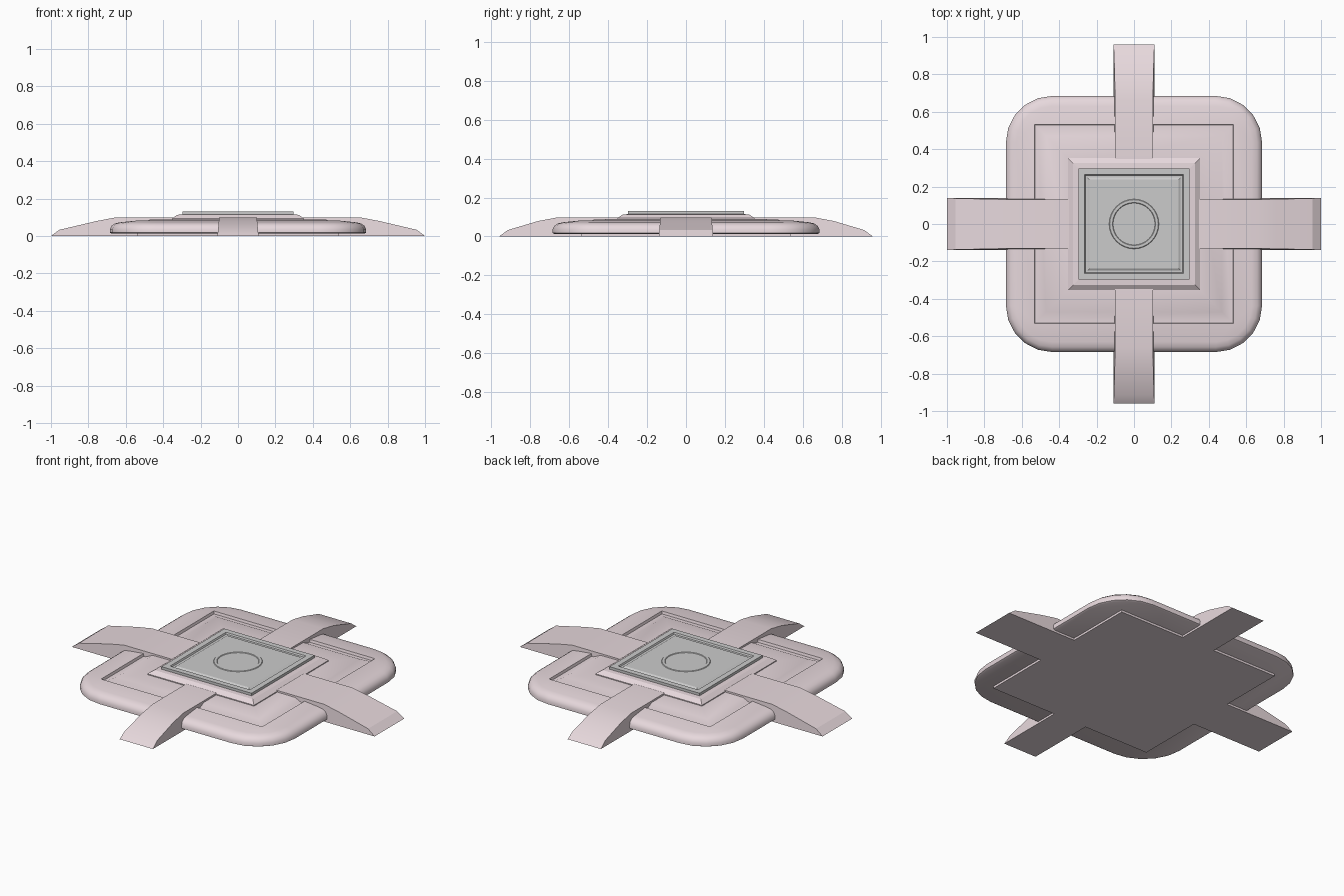
import bpy, bmesh, math

if "Cube" in bpy.data.objects:
    bpy.data.objects.remove(bpy.data.objects["Cube"])

pink = bpy.data.materials.new("pale_pink")
pink.diffuse_color = (0.80, 0.69, 0.72, 1)
pink.use_nodes = True
pink.node_tree.nodes["Principled BSDF"].inputs["Base Color"].default_value = pink.diffuse_color


def finish(name, bm, mat=None, smooth=None):
    bmesh.ops.remove_doubles(bm, verts=bm.verts, dist=0.0003)
    bmesh.ops.recalc_face_normals(bm, faces=bm.faces)
    me = bpy.data.meshes.new(name)
    bm.to_mesh(me)
    bm.free()
    ob = bpy.data.objects.new(name, me)
    bpy.context.collection.objects.link(ob)
    if mat:
        me.materials.append(mat)
    if smooth:
        bpy.ops.object.select_all(action='DESELECT')
        ob.select_set(True)
        bpy.context.view_layer.objects.active = ob
        bpy.ops.object.shade_smooth_by_angle(angle=math.radians(smooth))
    return ob


def outline(half, radius, steps):
    """Rounded square, counter-clockwise."""
    pts = []
    for q in range(4):
        c, s = (1, 0, -1, 0)[q], (0, 1, 0, -1)[q]
        for i in range(steps + 1):
            a = math.pi / 2 * i / steps
            x = half - radius + radius * math.cos(a)
            y = half - radius + radius * math.sin(a)
            pts.append((x * c - y * s, x * s + y * c))
    return pts


def stack(name, levels, steps=1, mat=None, smooth=None):
    """Loft through (half size, corner radius, z) levels and cap both ends."""
    bm = bmesh.new()
    rings = [[bm.verts.new((x, y, z)) for x, y in outline(h, r, steps)]
             for h, r, z in levels]
    for a, b in zip(rings, rings[1:]):
        n = len(a)
        for i in range(n):
            j = (i + 1) % n
            bm.faces.new((a[i], a[j], b[j], b[i]))
    bm.faces.new(rings[0][::-1])
    bm.faces.new(rings[-1])
    return finish(name, bm, mat, smooth)


def arm(name, reach, width, angle):
    """Strap that runs flat over the body then slopes down to the ground."""
    profile = [(0.335, 0), (reach, 0), (reach - 0.045, 0.033),
               (0.76, 0.079), (0.66, 0.098), (0.335, 0.098)]
    bm = bmesh.new()
    sides = []
    for s in (-1, 1):
        sides.append([bm.verts.new((x, s * (width - 0.09 * z), z))
                      for x, z in profile])
    a, b = sides
    n = len(profile)
    for i in range(n):
        j = (i + 1) % n
        bm.faces.new((a[i], a[j], b[j], b[i]))
    bm.faces.new(a)
    bm.faces.new(b[::-1])
    c, s = round(math.cos(angle)), round(math.sin(angle))
    for v in bm.verts:
        x, y, z = v.co
        v.co = (x * c - y * s, x * s + y * c, z)
    finish(name, bm, pink, 20)


# Flat square foot
stack("foot_plate", [(0.54, 0, 0), (0.54, 0, 0.03)], mat=pink)

# Rounded body with a square groove and a raised inner panel
stack("body", [(0.675, 0.24, 0.013), (0.685, 0.25, 0.018), (0.685, 0.25, 0.036),
               (0.676, 0.24, 0.054), (0.658, 0.22, 0.067), (0.63, 0.19, 0.073),
               (0.532, 0, 0.083), (0.528, 0, 0.068), (0.515, 0, 0.068),
               (0.47, 0, 0.088), (0.33, 0, 0.089)], 5, pink, 35)

# Four straps
for i, side in enumerate(("right", "back", "left", "front")):
    reach, width = ((1.0, 0.14), (0.96, 0.11))[i % 2]
    arm(side + "_arm", reach, width, i * math.pi / 2)

# Bevelled pedestal
stack("pedestal", [(0.352, 0, 0.08), (0.352, 0, 0.094), (0.325, 0, 0.113),
                   (0.29, 0, 0.115)], mat=pink)

# Grey plate with a square groove
stack("top_plate", [(0.297, 0, 0.11), (0.297, 0, 0.13), (0.264, 0, 0.13),
                    (0.26, 0, 0.121), (0.248, 0, 0.121), (0.238, 0, 0.127)])

# Round rim in the middle of the plate
bm = bmesh.new()
N = 32
section = [(0.136, 0.124), (0.13, 0.13), (0.115, 0.13), (0.109, 0.124)]
rings = [[bm.verts.new((r * math.cos(2 * math.pi * i / N),
                        r * math.sin(2 * math.pi * i / N), z))
          for i in range(N)] for r, z in section]
for k in range(4):
    a, b = rings[k], rings[(k + 1) % 4]
    for i in range(N):
        j = (i + 1) % N
        bm.faces.new((a[i], a[j], b[j], b[i]))
finish("round_rim", bm, None, 30)
